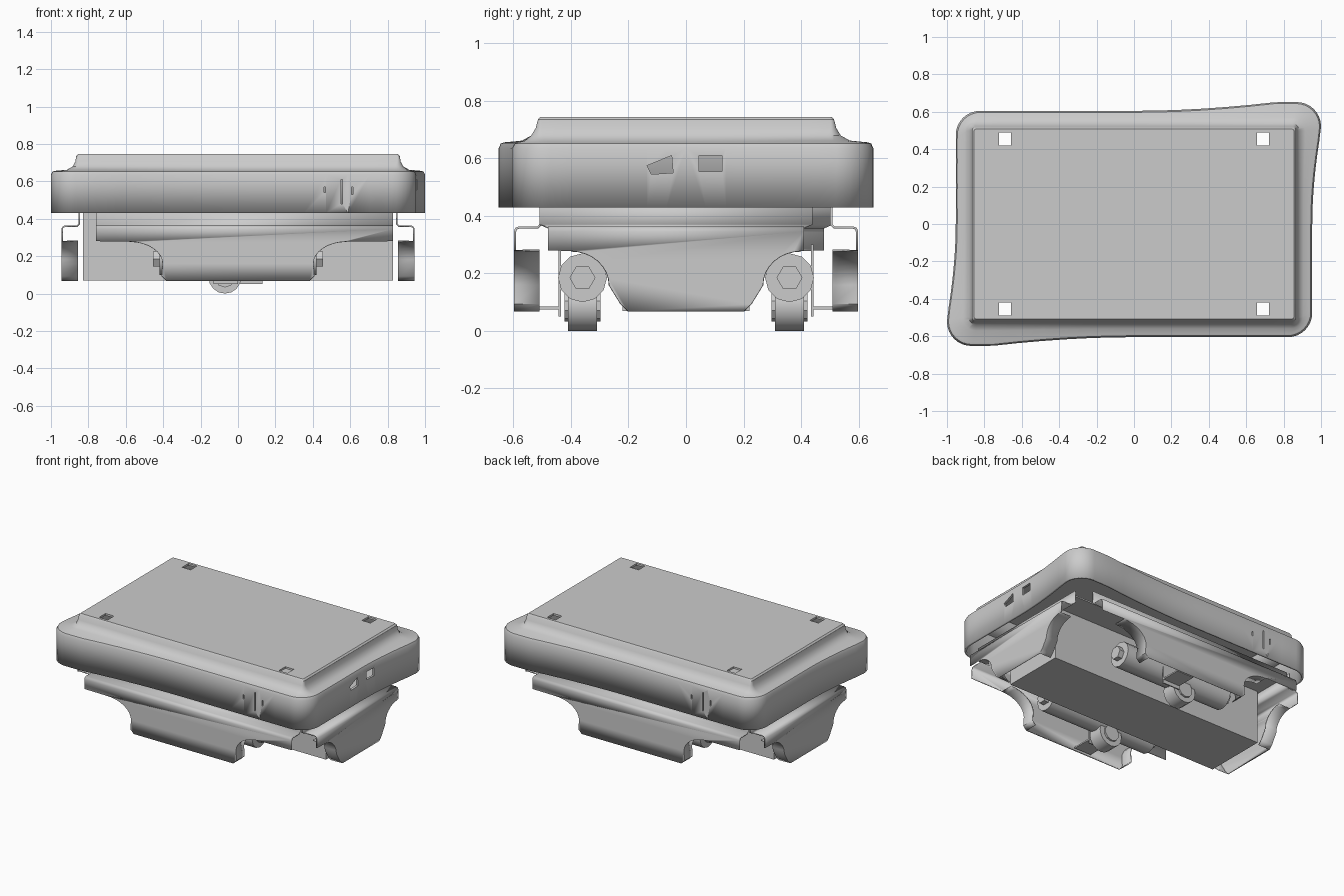
import bpy, bmesh, math
from mathutils import Matrix, Vector

old = bpy.data.objects.get("Cube")
if old:
    bpy.data.objects.remove(old, do_unlink=True)

grey = bpy.data.materials.new("plain_grey")
grey.use_nodes = True
colour = (0.6, 0.6, 0.6, 1)
grey.diffuse_color = colour
grey.node_tree.nodes["Principled BSDF"].inputs["Base Color"].default_value = colour


def finish(name, bm, spin=0, smooth=True):
    bmesh.ops.recalc_face_normals(bm, faces=bm.faces)
    bm.transform(Matrix.Rotation(spin, 4, 'Z'))
    mesh = bpy.data.meshes.new(name)
    bm.to_mesh(mesh)
    bm.free()
    mesh.materials.append(grey)
    ob = bpy.data.objects.new(name, mesh)
    bpy.context.collection.objects.link(ob)
    if smooth:
        bpy.ops.object.select_all(action='DESELECT')
        ob.select_set(True)
        bpy.context.view_layer.objects.active = ob
        bpy.ops.object.shade_smooth_by_angle(angle=math.radians(35))
    return ob


def thicken(ob, amount, offset):
    mod = ob.modifiers.new("sheet", 'SOLIDIFY')
    mod.thickness, mod.offset = amount, offset


def add_box(bm, lo, hi):
    lo, hi = Vector(lo), Vector(hi)
    m = Matrix.Translation((lo + hi) / 2) @ Matrix.Diagonal((*(hi - lo), 1))
    bmesh.ops.create_cube(bm, size=1, matrix=m)


def add_rod(bm, centre, r, length, axis, sides, r2=None):
    turn = Vector((0, 0, 1)).rotation_difference(Vector(axis)).to_matrix().to_4x4()
    bmesh.ops.create_cone(bm, cap_ends=True, segments=sides, radius1=r, radius2=r2 or r,
                          depth=length, matrix=Matrix.Translation(centre) @ turn)


def rounded_loop(hx, hy, r, z, flare):
    """Rounded rectangle; two opposite corners are pulled outward by the flare."""
    pts = []
    for i, (sx, sy) in enumerate([(1, 1), (-1, 1), (-1, -1), (1, -1)]):
        for k in range(9):
            a = math.pi / 2 * (i + k / 8)
            pts.append(Vector((sx * (hx - r) + r * math.cos(a), sy * (hy - r) + r * math.sin(a), z)))
    loop = []
    for i, p in enumerate(pts):
        q = pts[(i + 1) % len(pts)]
        steps = 14 if i % 9 == 8 else 1
        loop += [p.lerp(q, s / steps) for s in range(steps)]
    for p in loop:
        t = p.x / hx + p.y / hy
        w = min(1, max(0, (abs(t) - 1.0) / 0.75)) ** 2 * math.copysign(flare, t)
        p.x, p.y = p.x + w, p.y + w
    return loop


# Cover: lofted shell with a coved shoulder and a flat top
stations = [(.953, .605, .13, .43, .047), (.953, .605, .13, .635, .047), (.945, .597, .125, .652, .047),
            (.935, .587, .12, .656, .045), (.905, .56, .07, .662, .01), (.883, .538, .04, .68, 0),
            (.87, .523, .02, .705, 0), (.865, .515, .012, .735, 0), (.855, .507, .01, .745, 0)]
bm = bmesh.new()
rings = [[bm.verts.new(p) for p in rounded_loop(*s)] for s in stations]
for a, b in zip(rings, rings[1:]):
    for i in range(len(a)):
        j = (i + 1) % len(a)
        bm.faces.new((a[i], a[j], b[j], b[i]))
bm.faces.new(rings[-1])
cover = finish("cover", bm)
thicken(cover, .015, -1)

# Cutters: four top holes, two side windows, slits on the long faces
bm = bmesh.new()
for x in (-.69, .69):
    for y in (-.455, .455):
        add_box(bm, (x - .033, y - .035, .68), (x + .033, y + .035, .8))
add_box(bm, (.85, .045, .555), (1.1, .125, .61))
quad = [bm.verts.new((.85, y, z)) for y, z in [(-.135, .575), (-.05, .61), (-.045, .55), (-.12, .545)]]
side = bmesh.ops.extrude_face_region(bm, geom=[bm.faces.new(quad)])
bmesh.ops.translate(bm, vec=(.25, 0, 0), verts=[v for v in side["geom"] if isinstance(v, bmesh.types.BMVert)])
for s in (-1, 1):
    for x, lo, hi in ((.465, .54, .57), (.555, .48, .61), (.61, .53, .57)):
        ends = sorted((s * x - .004, s * x + .004))
        ys = sorted((-s * .5, -s * .75))
        add_box(bm, (ends[0], ys[0], lo), (ends[1], ys[1], hi))
cutter = finish("hole_cutter", bm, smooth=False)
cutter.hide_render = True
cutter.hide_set(True)
cut = cover.modifiers.new("holes", 'BOOLEAN')
cut.object, cut.solver = cutter, 'EXACT'


# Sheet panels: skirt face, curved flanges, shelf and upright lip
def panel(name, lo, hi, foot, arc_start, arc_end, dist, lip, spin):
    bm = bmesh.new()

    def vert(u, depth, z):
        return bm.verts.new((u, -dist + depth, z))

    def edge_curve(s):
        pts = [(s * (arc_start - (arc_start - arc_end) * math.sin(a)), .28 - .12 * (1 - math.cos(a)))
               for a in [math.pi / 2 * k / 8 for k in range(9)]]
        return pts + [(s * (foot + .005), .095), (s * (foot - .02), .07)]

    left, right = edge_curve(-1), edge_curve(1)
    outline = [(lo, .345), (lo, .28)] + left + right[::-1] + [(hi, .28), (hi, .345)]
    ring = [vert(u, 0, z) for u, z in outline]
    bm.faces.new(ring)
    n = len(left)
    for start in (2, 2 + n):
        front = ring[start:start + n]
        back = [vert(v.co.x, .085, v.co.z) for v in front]
        for i in range(n - 1):
            bm.faces.new((front[i], front[i + 1], back[i + 1], back[i]))
    last = (ring[0], ring[-1])
    for d, z, grow in ((.004, .356, 0), (.015, .36, 0), (.08, .36, 0), (.09, .37, lip), (.09, .45, lip)):
        pair = (vert(lo - grow, d, z), vert(hi + grow, d, z))
        bm.faces.new((last[0], last[1], pair[1], pair[0]))
        last = pair
    thicken(finish(name, bm, spin), .008, 0)


for spin, end_a, end_b in ((0, "front", "left"), (math.pi, "back", "right")):
    panel(end_a + "_panel", -.76, .83, .4, .58, .4, .595, 0, spin)
    panel(end_b + "_panel", -.48, .41, .22, .4, .265, .94, .03, spin + math.pi / 2)

    # Round bar with a hexagonal end
    bm = bmesh.new()
    add_rod(bm, (0, -.36, .185), .085, .84, (1, 0, 0), 12)
    for x in (-.43, .43):
        add_rod(bm, (x, -.36, .185), .045, .05, (1, 0, 0), 6)
    finish(end_a + "_bar", bm, spin)

    # Foot roller with its hanger
    bm = bmesh.new()
    s = 1 if spin == 0 else -1
    add_rod(bm, (-.07 * s, -.36, .088), .088, .1, (0, 1, 0), 16)
    add_rod(bm, (-.07 * s, -.36, .088), .055, .125, (0, 1, 0), 10)
    finish(end_a + "_foot", bm, spin)
    bm = bmesh.new()
    add_box(bm, (-.13, -.443, .05), (0, -.435, .3))
    add_box(bm, (-.13, -.58, .075), (0, -.435, .085))
    finish(end_a + "_foot_hanger", bm, spin, False)

# Central channel with closed bottom
bm = bmesh.new()
add_box(bm, (-.83, -.22, .07), (.83, .22, .45))
finish("central_channel", bm, smooth=False)

# Deck that carries the cover, clear of the corner holes
bm = bmesh.new()
add_box(bm, (-.85, -.4, .44), (.85, .4, .45))
add_box(bm, (-.6, -.505, .44), (.6, .505, .45))
finish("deck", bm, smooth=False)
